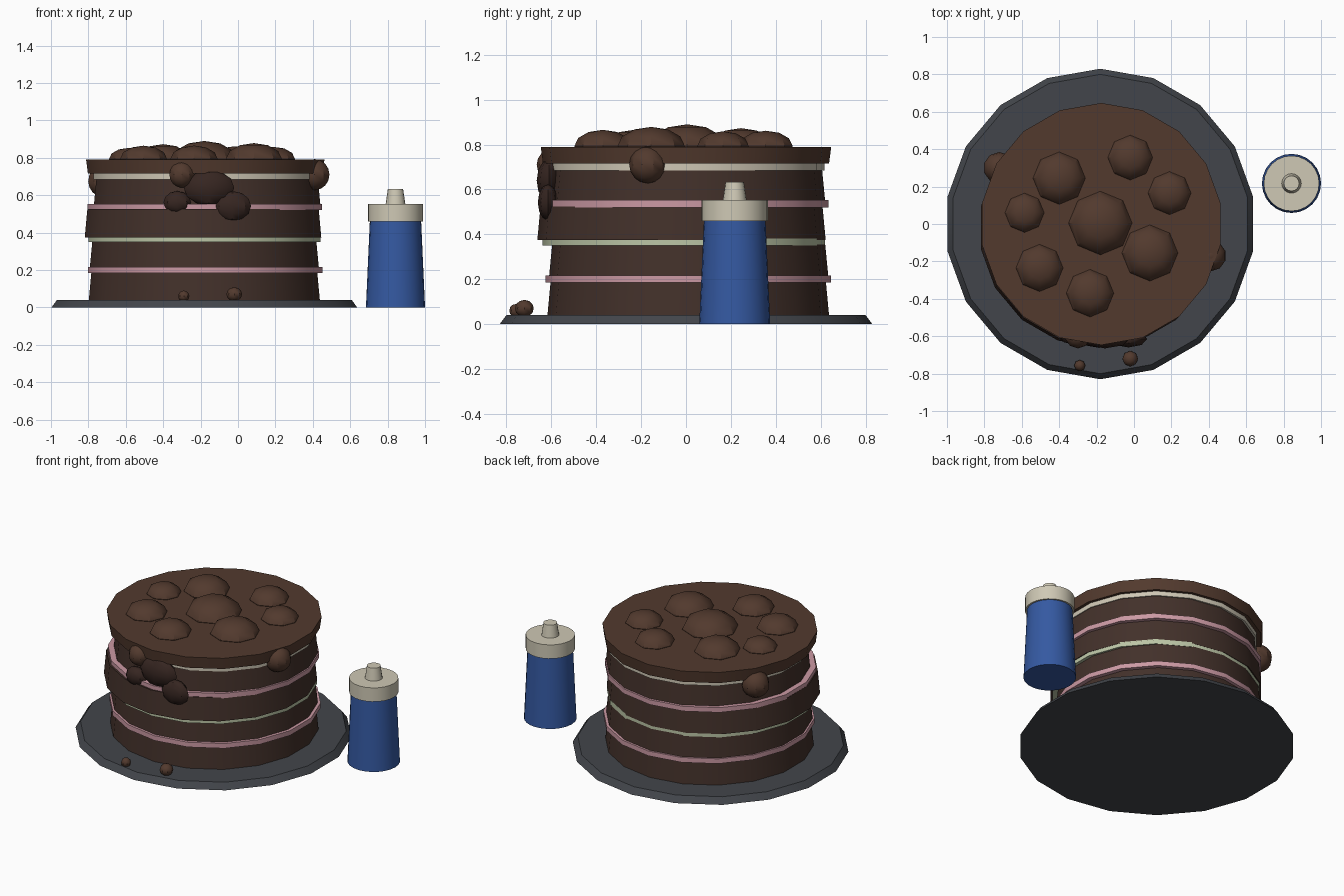
import bpy, math


def mat(name, rgb):
    m = bpy.data.materials.new(name)
    m.diffuse_color = (*rgb, 1)
    return m


SPONGE = mat("sponge", (0.055, 0.030, 0.023))
ICING = mat("chocolate_icing", (0.085, 0.042, 0.027))
DARK = mat("dark_chocolate", (0.037, 0.019, 0.015))
PINK = mat("pink_cream", (0.60, 0.32, 0.37))
GREEN = mat("green_cream", (0.50, 0.56, 0.38))
WHITE = mat("white_cream", (0.62, 0.57, 0.46))
SLATE = mat("slate", (0.055, 0.06, 0.07))
BLUE = mat("blue_plastic", (0.035, 0.10, 0.36))
CREAM = mat("cream_plastic", (0.62, 0.58, 0.46))


def finish(name, m):
    o = bpy.context.object
    o.name = name
    o.data.materials.append(m)
    bpy.ops.object.shade_smooth_by_angle(angle=math.radians(35))
    return o


def disc(name, x, y, z0, z1, r0, r1, m, sides=18):
    bpy.ops.mesh.primitive_cone_add(vertices=sides, radius1=r0, radius2=r1, depth=z1 - z0,
                                    location=(x, y, (z0 + z1) / 2))
    return finish(name, m)


def blob(name, loc, scale, m, seg=8, rings=6):
    bpy.ops.mesh.primitive_uv_sphere_add(segments=seg, ring_count=rings, radius=1, location=loc)
    o = bpy.context.object
    o.scale = scale
    bpy.ops.object.transform_apply(location=False, rotation=False, scale=True)
    finish(name, m)
    for p in o.data.polygons:
        p.use_smooth = True
    return o


# Plate
disc("plate", -0.18, 0, 0, 0.04, 0.83, 0.80, SLATE)

# Sponge layers, each slightly shifted
for i, (x, y, z0, z1, r) in enumerate([
        (-0.18, 0.01, 0.04, 0.19, 0.627), (-0.18, 0.012, 0.21, 0.355, 0.622),
        (-0.187, -0.02, 0.375, 0.525, 0.642), (-0.165, 0.005, 0.545, 0.69, 0.615)], 1):
    disc(f"sponge_layer_{i}", x, y, z0, z1, r, r - 0.014, SPONGE)

# Cream fillings
for i, (x, y, z0, z1, r, m) in enumerate([
        (-0.175, 0.01, 0.185, 0.217, 0.636, PINK), (-0.18, -0.01, 0.35, 0.382, 0.63, GREEN),
        (-0.178, -0.002, 0.52, 0.552, 0.636, PINK), (-0.17, 0.005, 0.685, 0.718, 0.612, WHITE)], 1):
    disc(f"cream_filling_{i}", x, y, z0, z1, r, r, m)

# Top icing
disc("top_icing", -0.175, 0, 0.715, 0.79, 0.637, 0.647, ICING)

# Icing domes on top
for i, (x, y, r) in enumerate([
        (-0.18, 0.005, 0.17), (-0.40, 0.245, 0.14), (-0.02, 0.355, 0.12), (0.19, 0.165, 0.115),
        (0.085, -0.155, 0.15), (-0.235, -0.37, 0.127), (-0.505, -0.235, 0.126), (-0.585, 0.06, 0.105)], 1):
    blob(f"icing_dome_{i}", (x, y, 0.793), (r, r, 0.57 * r), ICING)

# Chocolate lumps on the sides
for name, loc, r in [("right", (0.41, -0.17, 0.71), 0.083), ("back_left", (-0.72, 0.30, 0.675), 0.085),
                     ("front", (-0.30, -0.595, 0.71), 0.07)]:
    blob(f"icing_lump_{name}", loc, (r, r, r), ICING, 10, 8)

# Dark smear on the front
for i, (loc, s) in enumerate([
        ((-0.155, -0.61, 0.64), (0.135, 0.055, 0.095)), ((-0.325, -0.60, 0.562), (0.073, 0.045, 0.06)),
        ((-0.03, -0.615, 0.542), (0.1, 0.045, 0.08))], 1):
    blob(f"dark_smear_{i}", loc, s, DARK)

# Crumbs on the plate
blob("crumb_1", (-0.29, -0.757, 0.06), (0.03, 0.03, 0.03), ICING)
blob("crumb_2", (-0.02, -0.72, 0.07), (0.042, 0.042, 0.038), ICING)

# Squeeze bottle
disc("bottle_body", 0.842, 0.217, 0, 0.465, 0.158, 0.137, BLUE, 24)
disc("bottle_cap", 0.842, 0.217, 0.46, 0.552, 0.148, 0.148, CREAM, 24)
disc("bottle_nozzle", 0.842, 0.217, 0.55, 0.632, 0.053, 0.041, CREAM, 16)
